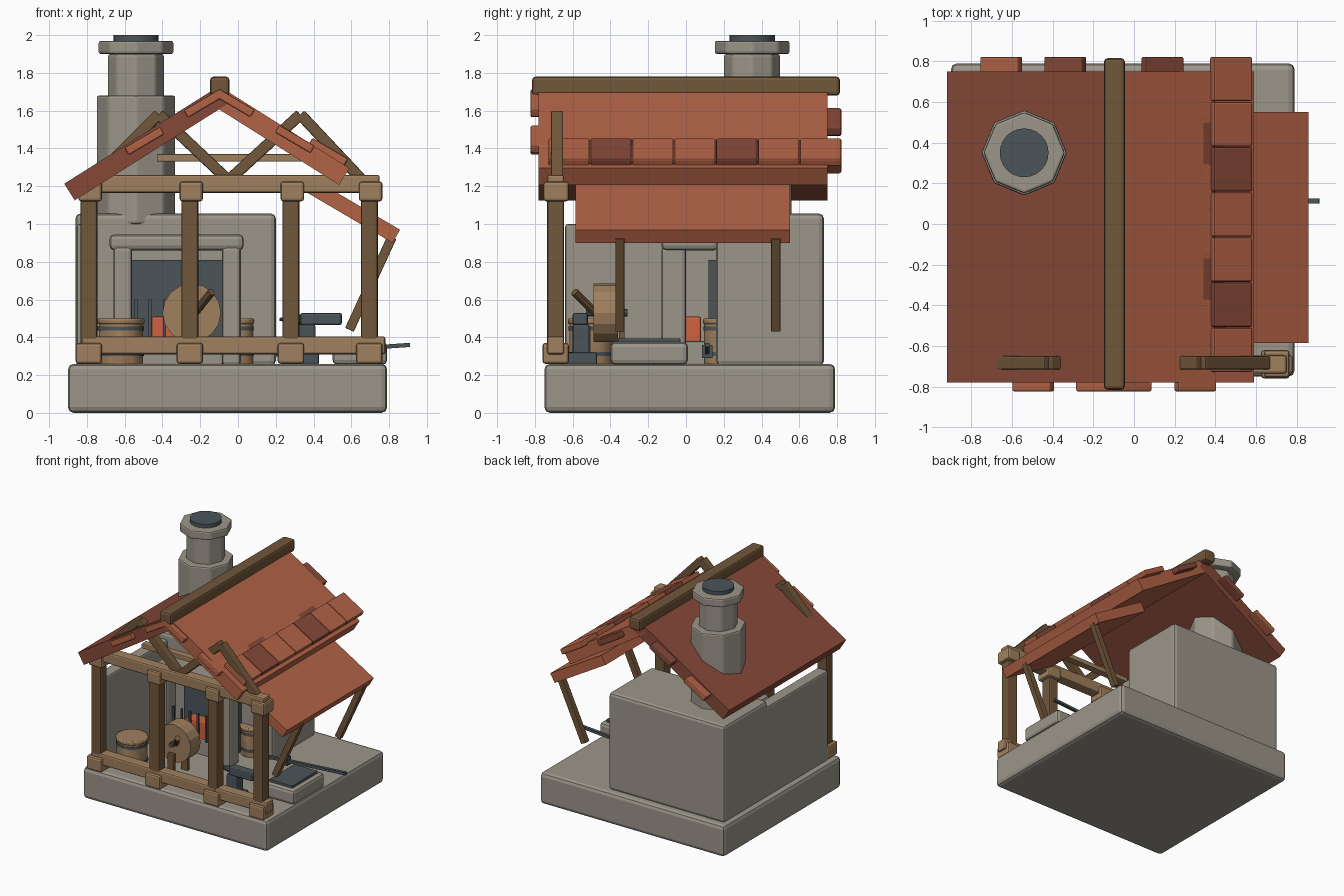
import bpy, math
from mathutils import Vector

cube = bpy.data.objects.get("Cube")
if cube:
    bpy.data.objects.remove(cube, do_unlink=True)


def material(name, r, g, b):
    m = bpy.data.materials.new(name)
    m.use_nodes = True
    m.diffuse_color = (r, g, b, 1)
    m.node_tree.nodes["Principled BSDF"].inputs["Base Color"].default_value = (r, g, b, 1)
    return m


STONE = material("warm grey stone", .33, .305, .255)
OAK = material("light oak", .35, .215, .11)
WALNUT = material("dark timber", .165, .095, .043)
CLAY = material("red clay", .45, .125, .062)
DARK_CLAY = material("dark clay", .24, .066, .04)
IRON = material("blue grey iron", .07, .09, .1)
EMBER = material("glowing ember", .62, .12, .05)


def finish(name, mat, bevel=0.0):
    ob = bpy.context.object
    ob.name = name
    ob.data.materials.append(mat)
    if bevel:
        mod = ob.modifiers.new("soft edges", 'BEVEL')
        mod.width = bevel
        mod.segments = 2
        mod.limit_method = 'ANGLE'
    return ob


def block(name, mat, x, y, z, bevel=.012):
    """Box given by its (low, high) range on each axis."""
    c = [(a + b) / 2 for a, b in (x, y, z)]
    bpy.ops.mesh.primitive_cube_add(size=1, location=c)
    bpy.context.object.scale = [b - a for a, b in (x, y, z)]
    bpy.ops.object.transform_apply(location=False, rotation=False, scale=True)
    return finish(name, mat, bevel)


def plank(name, mat, a, b, y, thick, bevel=.008, tilt=0.0):
    """Box whose axis runs from a to b in the xz plane, spanning range y."""
    (ax, az), (bx, bz) = a, b
    mid = ((ax + bx) / 2, (y[0] + y[1]) / 2, (az + bz) / 2)
    bpy.ops.mesh.primitive_cube_add(size=1, location=mid)
    ob = bpy.context.object
    ob.scale = (math.hypot(bx - ax, bz - az), y[1] - y[0], thick)
    ob.rotation_euler.y = -math.atan2(bz - az, bx - ax) + tilt
    bpy.ops.object.transform_apply(location=False, rotation=False, scale=True)
    return finish(name, mat, bevel)


def drum(name, mat, x, y, z, r, sides=8, bevel=.008, turn=0.0):
    """Upright cylinder over the range z."""
    bpy.ops.mesh.primitive_cylinder_add(vertices=sides, radius=r, depth=z[1] - z[0],
                                        location=(x, y, (z[0] + z[1]) / 2), rotation=(0, 0, turn))
    ob = finish(name, mat, bevel)
    if sides > 8:
        bpy.ops.object.shade_smooth_by_angle(angle=math.radians(35))
    return ob


def rod(name, mat, a, b, r, sides=8):
    a, b = Vector(a), Vector(b)
    bpy.ops.mesh.primitive_cylinder_add(vertices=sides, radius=r, depth=(b - a).length, location=(a + b) / 2)
    bpy.context.object.rotation_euler = (b - a).to_track_quat('Z', 'Y').to_euler()
    return finish(name, mat)


# Foundation, furnace block and side wall
block("foundation", STONE, (-.9, .79), (-.75, .79), (0, .26), .03)
block("furnace_block", STONE, (-.86, .2), (.16, .73), (.25, 1.055), .025)
block("side_wall", STONE, (-.855, -.76), (-.64, .2), (.25, 1.0), .015)

# Hearth: surround, dark opening, bed, embers and grate
block("hearth_opening", IRON, (-.58, -.08), (.12, .168), (.25, .81), 0)
block("hearth_bed", STONE, (-.58, -.08), (-.06, .16), (.25, .38))
for side, x in (("right", -.66), ("left", -.085)):
    block(f"hearth_pillar_{side}", STONE, (x, x + .1), (-.13, 0), (.25, .88), .02)
block("hearth_mantel", STONE, (-.68, .03), (-.13, .17), (.86, .945), .025)
block("embers", EMBER, (-.46, -.2), (-.04, .08), (.37, .51))
for i in range(6):
    x = -.54 + i * .075
    block("grate_bar", IRON, (x - .008, x + .008), (-.08, -.064), (.38, .6), 0)

# Chimney
for part, z, r in (("base", (1.0, 1.68), .21), ("shaft", (1.66, 1.9), .15), ("cap", (1.9, 1.97), .2)):
    drum(f"chimney_{part}", STONE, -.54, .35, z, r, 8, .012)
drum("chimney_flue", IRON, -.54, .35, (1.95, 2.0), .12, 24, 0)

# Front timber frame
FRAME_Y = (-.735, -.645)
block("sill_beam", OAK, (-.83, .78), FRAME_Y, (.31, .405))
block("top_beam", OAK, (-.82, .75), FRAME_Y, (1.165, 1.26))
for x in (-.79, -.255, .28, .695):
    block("front_post", WALNUT, (x - .045, x + .045), FRAME_Y, (.3, 1.2))
    block("post_foot", OAK, (x - .07, x + .07), (-.76, -.62), (.26, .37), .015)
    block("post_head", OAK, (x - .055, x + .07), (-.755, -.62), (1.12, 1.225), .015)

# Gable bracing that rises past the roof
TRUSS_Y = (-.715, -.65)
for peak, feet in ((-.42, (-.76, -.06)), (.33, (-.04, .65))):
    for foot in feet:
        plank("gable_brace", WALNUT, (foot, 1.24), (peak, 1.58), TRUSS_Y, .06)
block("gable_tie", OAK, (-.43, .42), (-.65, -.59), (1.33, 1.37), .006)

# Roof: two slabs, ridge and the lean-to canopy
SLOPE, RIDGE_X, RIDGE_Z = .63, -.1, 1.73
ANGLE = math.atan(SLOPE)


def on_roof(side, run, lift):
    """Point at a horizontal run from the ridge, lifted along the roof normal."""
    return (RIDGE_X + side * (run + lift * math.sin(ANGLE)),
            RIDGE_Z - SLOPE * run + lift * math.cos(ANGLE))


for side, run, mat, label in ((-1, .82, DARK_CLAY, "right"), (1, .69, CLAY, "left")):
    plank(f"roof_slab_{label}", mat, on_roof(side, 0, -.052), on_roof(side, run, -.052),
          (-.78, .75), .104, 0)
    # Staggered tile courses, sinking into the slab towards the ridge
    for row in range(1, 5):
        start = -.73 if row % 2 == 0 else -.825
        lift = {3: -.024, 4: .012}.get(row, -.032) if side > 0 else -.035
        mid = .1 + (row - 1) * .157
        for i in range(7):
            y = start + i * .222
            plank("roof_tile", DARK_CLAY if (i + row) % 3 == 2 else CLAY,
                  on_roof(side, mid - .093, lift), on_roof(side, mid + .093, lift),
                  (y + .002, y + .22), .046, .009, -side * .03)
block("ridge_beam", WALNUT, (-.148, -.045), (-.815, .815), (1.68, 1.78), .018)

plank("canopy", CLAY, (.37, 1.21), (.838, .935), (-.585, .55), .08, 0)
for y in (-.35, .475):
    plank("canopy_strut", WALNUT, (.59, .44), (.815, .93), (y - .024, y + .024), .05, .004)


# Barrels with hoops and lids
def barrel(x, y, r):
    drum("barrel_body", OAK, x, y, (.255, .48), r * .94, 12)
    for z in (.3, .435):
        drum("barrel_hoop", IRON, x, y, (z, z + .022), r * .98, 12, 0)
    drum("barrel_lid", OAK, x, y, (.47, .5), r, 12)


barrel(-.62, -.5, .125)
barrel(.0, .18, .09)

# Grinding wheel with crank and stand
rod("grinding_wheel", OAK, (-.245, -.49, .53), (-.245, -.36, .53), .155, 16)
rod("wheel_axle", IRON, (-.245, -.53, .53), (-.245, -.31, .53), .02)
rod("wheel_crank", WALNUT, (-.23, -.48, .53), (-.14, -.59, .64), .022)
for y in (-.34, -.52):
    block("wheel_stand", WALNUT, (-.275, -.215), (y - .015, y + .015), (.255, .46), .004)

# Anvil
block("anvil_foot", IRON, (.28, .43), (-.64, -.47), (.255, .32))
block("anvil_waist", IRON, (.31, .41), (-.6, -.51), (.31, .47))
block("anvil_face", IRON, (.33, .55), (-.6, -.52), (.465, .53))
bpy.ops.mesh.primitive_cone_add(vertices=10, radius1=.03, radius2=.008, depth=.12,
                                location=(.28, -.56, .495), rotation=(0, -math.pi / 2, 0))
finish("anvil_horn", IRON)

# Quenching trough and a bar left lying beside it
block("trough", STONE, (.5, .79), (-.4, .01), (.255, .375), .025)
block("trough_water", IRON, (.54, .75), (-.36, -.03), (.37, .395), .004)
plank("iron_bar", IRON, (.2, .31), (.91, .36), (.1, .125), .022, 0)
block("bar_guard", IRON, (.37, .39), (.085, .14), (.29, .36), .003)
